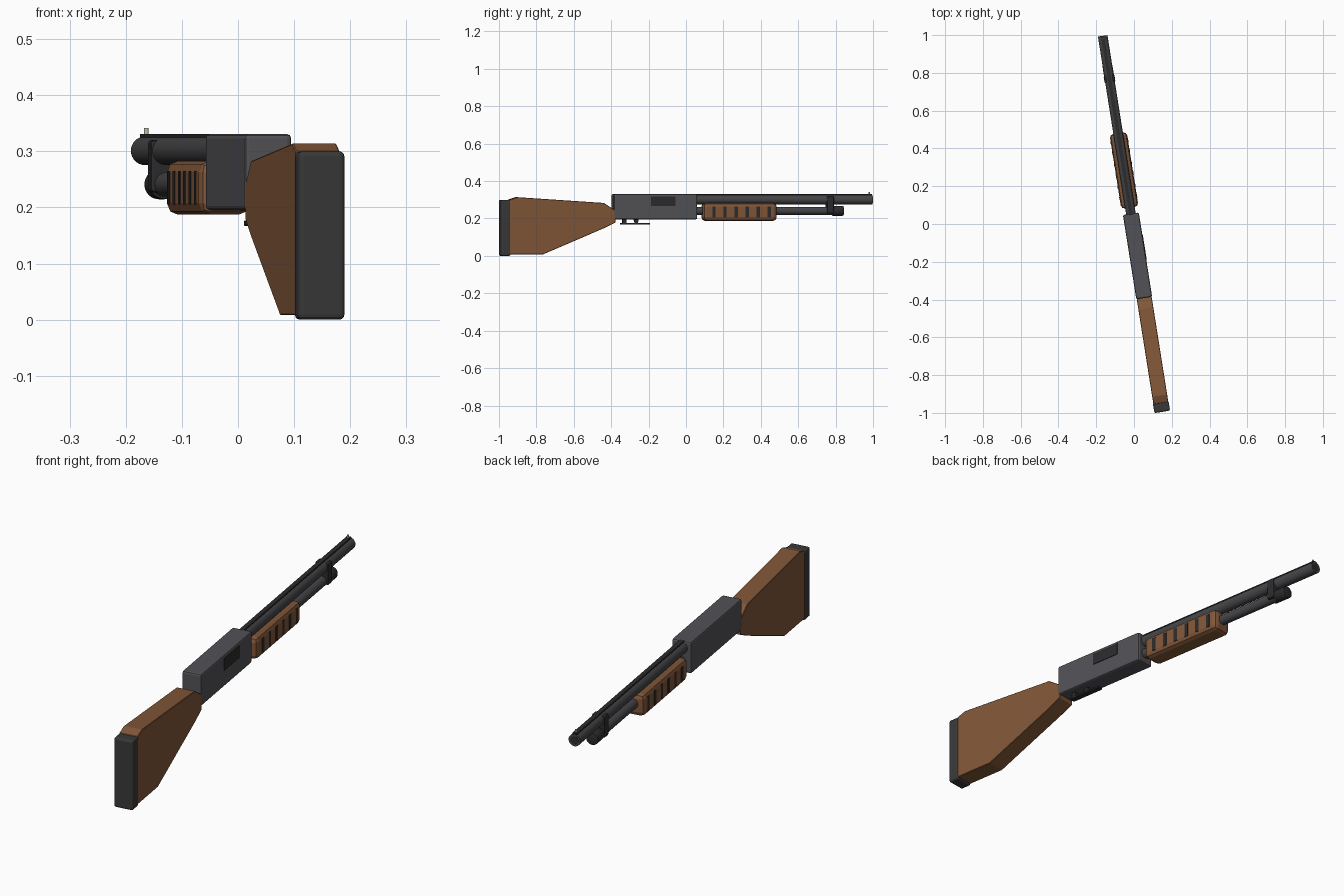
import bpy, bmesh, math
from mathutils import Matrix

if "Cube" in bpy.data.objects:
    bpy.data.objects.remove(bpy.data.objects["Cube"])

# The whole model is built along local Y, then swung 9 degrees about Z
PLACE = Matrix.Translation((-0.008, 0, 0)) @ Matrix.Rotation(math.radians(9), 4, 'Z')


def material(name, rgb):
    m = bpy.data.materials.new(name)
    m.diffuse_color = (*rgb, 1)
    m.use_nodes = True
    m.node_tree.nodes["Principled BSDF"].inputs["Base Color"].default_value = m.diffuse_color
    return m


METAL = material("gunmetal", (0.085, 0.085, 0.095))
BARREL = material("barrel_steel", (0.06, 0.06, 0.065))
DARK = material("black_steel", (0.025, 0.025, 0.027))
RUBBER = material("rubber", (0.04, 0.04, 0.04))
WOOD = material("walnut", (0.22, 0.095, 0.04))
BEAD = material("bead", (0.55, 0.53, 0.42))


def finish(name, bm, mat, smooth=False, bevel=0, segments=2):
    bmesh.ops.recalc_face_normals(bm, faces=bm.faces)
    if bevel:
        bmesh.ops.bevel(bm, geom=bm.edges[:], offset=bevel, segments=segments,
                        profile=0.5, affect='EDGES')
    me = bpy.data.meshes.new(name)
    bm.to_mesh(me)
    bm.free()
    me.materials.append(mat)
    ob = bpy.data.objects.new(name, me)
    bpy.context.collection.objects.link(ob)
    ob.matrix_world = PLACE
    if smooth:
        bpy.ops.object.select_all(action='DESELECT')
        ob.select_set(True)
        bpy.context.view_layer.objects.active = ob
        bpy.ops.object.shade_smooth_by_angle(angle=math.radians(35))
    return ob


def box(name, x, y, z, mat, bevel=0, segments=2):
    bm = bmesh.new()
    size = [b - a for a, b in (x, y, z)]
    mid = [(a + b) / 2 for a, b in (x, y, z)]
    bmesh.ops.create_cube(bm, size=1, matrix=Matrix.Translation(mid) @ Matrix.Diagonal((*size, 1)))
    return finish(name, bm, mat, bevel=bevel, segments=segments)


def tube(name, y0, y1, z, r, mat, chamfer=0):
    # cylinder along Y, optionally with chamfered rims
    bm = bmesh.new()
    m = Matrix.Translation((0, (y0 + y1) / 2, z)) @ Matrix.Rotation(math.pi / 2, 4, 'X')
    bmesh.ops.create_cone(bm, cap_ends=True, segments=32, radius1=r, radius2=r,
                          depth=y1 - y0, matrix=m)
    if chamfer:
        rims = [e for e in bm.edges if any(len(f.verts) > 4 for f in e.link_faces)]
        bmesh.ops.bevel(bm, geom=rims, offset=chamfer, segments=2, profile=0.5, affect='EDGES')
    return finish(name, bm, mat, smooth=True)


def plate(name, profile, half, mat, bevel=0):
    # side profile (y, z) extruded across X
    bm = bmesh.new()
    f = bm.faces.new([bm.verts.new((-half, y, z)) for y, z in profile])
    ext = bmesh.ops.extrude_face_region(bm, geom=[f])
    bmesh.ops.translate(bm, vec=(2 * half, 0, 0),
                        verts=[v for v in ext['geom'] if isinstance(v, bmesh.types.BMVert)])
    return finish(name, bm, mat, bevel=bevel, segments=1)


# Stock and butt pad
plate("stock", [(-0.96, 0.30), (-0.92, 0.314), (-0.45, 0.283), (-0.388, 0.242),
                (-0.388, 0.178), (-0.45, 0.148), (-0.78, 0.008), (-0.96, 0.008)], 0.04, WOOD, 0.002)
box("butt_pad", (-0.042, 0.042), (-1.007, -0.955), (0.0, 0.30), RUBBER, 0.009, 3)

# Receiver with ejection port and trigger guard
box("receiver", (-0.0425, 0.0425), (-0.397, 0.055), (0.195, 0.331), METAL, 0.008)
box("ejection_port", (0.03, 0.045), (-0.197, -0.063), (0.266, 0.318), DARK)
box("trigger_guard", (-0.013, 0.013), (-0.355, -0.197), (0.167, 0.177), DARK, 0.002, 1)
box("guard_rear_post", (-0.011, 0.011), (-0.345, -0.325), (0.172, 0.20), DARK)
plate("trigger", [(-0.285, 0.20), (-0.255, 0.20), (-0.263, 0.172), (-0.276, 0.172)], 0.006, DARK)

# Barrel, raised rib and bead sight
tube("barrel", 0.03, 1.008, 0.301, 0.0255, BARREL)
tube("bore", 0.99, 1.0085, 0.301, 0.017, DARK)
box("barrel_rib", (-0.0095, 0.0095), (0.04, 1.005), (0.318, 0.331), DARK)
bm = bmesh.new()
bmesh.ops.create_cone(bm, cap_ends=True, segments=16, radius1=0.004, radius2=0.004,
                      depth=0.016, matrix=Matrix.Translation((0, 0.993, 0.334)))
finish("bead_sight", bm, BEAD, smooth=True)

# Magazine tube, end cap and clamp
tube("magazine_tube", 0.03, 0.81, 0.241, 0.0215, BARREL)
tube("magazine_cap", 0.79, 0.852, 0.241, 0.0265, DARK, 0.004)
box("barrel_clamp", (-0.029, 0.029), (0.76, 0.797), (0.227, 0.32), DARK, 0.006)

# Pump fore-end with dark grip slots on both sides
box("fore_end", (-0.046, 0.046), (0.087, 0.487), (0.187, 0.283), WOOD, 0.02)
for side, label in ((-1, "left"), (1, "right")):
    for i in range(6):
        y = 0.144 + i * 0.06
        x = sorted((side * 0.040, side * 0.0475))
        box(f"grip_slot_{label}_{i + 1}", x, (y - 0.009, y + 0.009), (0.205, 0.265), DARK)
